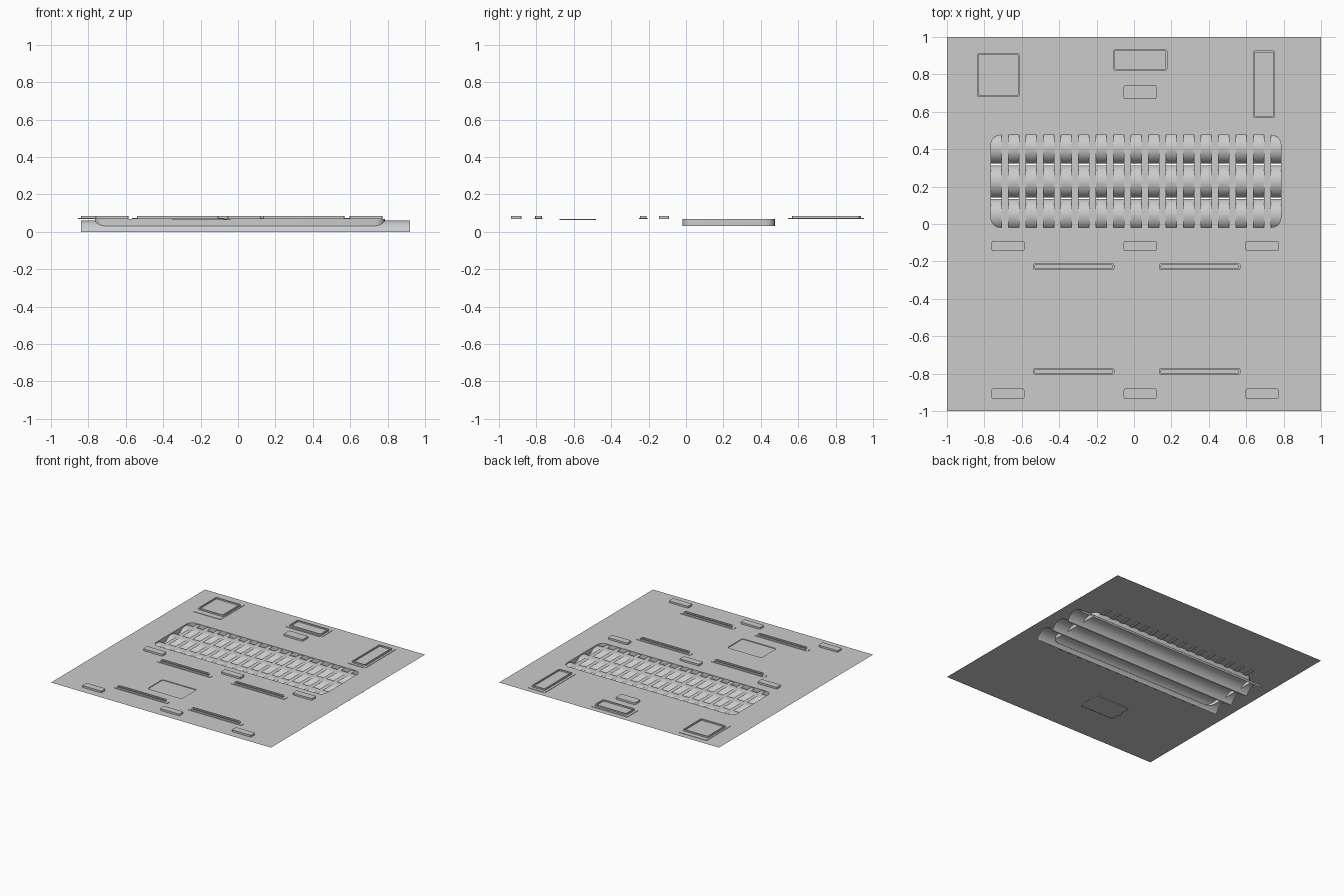
import bpy, bmesh, math

if "Cube" in bpy.data.objects:
    bpy.data.objects.remove(bpy.data.objects["Cube"])

TOP = 0.07  # deck height


def rounded(x0, x1, y0, y1, r, n=5):
    """Counter-clockwise outline of a rounded rectangle."""
    pts = []
    for cx, cy, a in ((x1 - r, y1 - r, 0), (x0 + r, y1 - r, 90),
                      (x0 + r, y0 + r, 180), (x1 - r, y0 + r, 270)):
        for i in range(n + 1):
            t = math.radians(a + 90 * i / n)
            pts.append((cx + r * math.cos(t), cy + r * math.sin(t)))
    return pts


def ring(bm, pts, z):
    return [bm.verts.new((x, y, z)) for x, y in pts]


def bridge(bm, a, b):
    n = len(a)
    for i in range(n):
        bm.faces.new((a[i], a[(i + 1) % n], b[(i + 1) % n], b[i]))


def finish(bm, name, smooth=False):
    me = bpy.data.meshes.new(name)
    bm.to_mesh(me)
    bm.free()
    ob = bpy.data.objects.new(name, me)
    bpy.context.collection.objects.link(ob)
    if smooth:
        bpy.context.view_layer.objects.active = ob
        ob.select_set(True)
        bpy.ops.object.shade_smooth_by_angle(angle=math.radians(35))
        ob.select_set(False)
    return ob


def sheet(name, pts, z):
    bm = bmesh.new()
    bm.faces.new(ring(bm, pts, z))
    return finish(bm, name)


def pad(name, rect, z0, z1, r):
    """Raised block without a bottom."""
    bm = bmesh.new()
    pts = rounded(*rect, r)
    low, high = ring(bm, pts, z0), ring(bm, pts, z1)
    bridge(bm, low, high)
    bm.faces.new(high)
    return finish(bm, name)


def frame(name, rect, z0, z1, r, w):
    """Raised rim around a sunken floor."""
    bm = bmesh.new()
    x0, x1, y0, y1 = rect
    outer = rounded(*rect, r)
    inner = rounded(x0 + w, x1 - w, y0 + w, y1 - w, r * 0.6)
    loops = [ring(bm, outer, z0), ring(bm, outer, z1),
             ring(bm, inner, z1), ring(bm, inner, z0 + 0.001)]
    for a, b in zip(loops, loops[1:]):
        bridge(bm, a, b)
    bm.faces.new(loops[-1])
    return finish(bm, name)


def wall(name, pts, z0, z1):
    bm = bmesh.new()
    bridge(bm, ring(bm, pts, z0), ring(bm, pts, z1))
    return finish(bm, name, True)


# thin deck with the grille opening and the small tray opening
grille = rounded(-0.765, 0.785, -0.018, 0.475, 0.05)
tray = rounded(-0.35, -0.04, -0.675, -0.48, 0.015)
bm = bmesh.new()
edges = []
for pts in ([(-1, -1), (1, -1), (1, 1), (-1, 1)], grille, tray):
    vs = ring(bm, pts, TOP)
    edges += [bm.edges.new((vs[i], vs[(i + 1) % len(vs)])) for i in range(len(vs))]
bmesh.ops.triangle_fill(bm, use_beauty=True, use_dissolve=False, edges=edges, normal=(0, 0, 1))
for f in bm.faces:
    f.normal_update()
    if f.normal.z < 0:
        f.normal_flip()
finish(bm, "deck")

# opening walls
wall("grille_wall", grille, 0.03, TOP)
wall("tray_wall", tray, 0.063, TOP)
sheet("tray_floor", tray, 0.064)
sheet("tray_bar", rounded(-0.36, -0.03, -0.60, -0.56, 0.005), 0.060)

# three arched rollers under the opening
R, CZ = 0.09, -0.029
a0 = math.asin(-CZ / R)
for k in range(3):
    yc = 0.228 + (k - 1) * 0.18
    bm = bmesh.new()
    prev = None
    for i in range(17):
        t = a0 + (math.pi - 2 * a0) * i / 16
        y, z = yc + R * math.cos(t), CZ + R * math.sin(t)
        cur = (bm.verts.new((-0.84, y, z)), bm.verts.new((0.92, y, z)))
        if prev:
            bm.faces.new((prev[0], cur[0], cur[1], prev[1])).normal_flip()
        prev = cur
    bmesh.ops.recalc_face_normals(bm, faces=bm.faces)
    bm.faces.ensure_lookup_table()
    if bm.faces[8].normal.z < 0:
        bmesh.ops.reverse_faces(bm, faces=bm.faces)
    finish(bm, f"roller_{k}", True)

# slats crossing the rollers
for i in range(16):
    x = -0.69 + i * 0.0936
    sheet(f"slat_{i}", [(x - 0.018, -0.13), (x + 0.018, -0.13),
                        (x + 0.018, 0.57), (x - 0.018, 0.57)], 0.063)

# plain raised pads
for j, y in enumerate((-0.935, -0.145)):
    for i, x in enumerate((-0.762, -0.055, 0.597)):
        pad(f"label_pad_{j}_{i}", (x, x + 0.176, y, y + 0.055), TOP, 0.085, 0.01)
pad("label_pad_top", (-0.055, 0.12, 0.667, 0.742), TOP, 0.085, 0.01)

# framed panels: backing plate, raised rim
panels = {
    "square_panel": ((-0.855, -0.60, 0.63, 0.953), (-0.84, -0.612, 0.678, 0.915)),
    "wide_panel": ((-0.134, 0.195, 0.807, 0.953), (-0.112, 0.178, 0.82, 0.935)),
    "tall_panel": ((0.615, 0.773, 0.545, 0.953), (0.635, 0.755, 0.568, 0.927)),
}
for j, y in enumerate((-0.81, -0.25)):
    for i, x in enumerate((-0.567, 0.107)):
        panels[f"slot_{j}_{i}"] = ((x, x + 0.49, y, y + 0.044),
                                   (x + 0.027, x + 0.462, y + 0.004, y + 0.04))
for name, (back, rim) in panels.items():
    pad(name + "_backing", back, TOP, 0.073, 0.01)
    frame(name + "_rim", rim, 0.073, 0.085, 0.012, 0.009)
